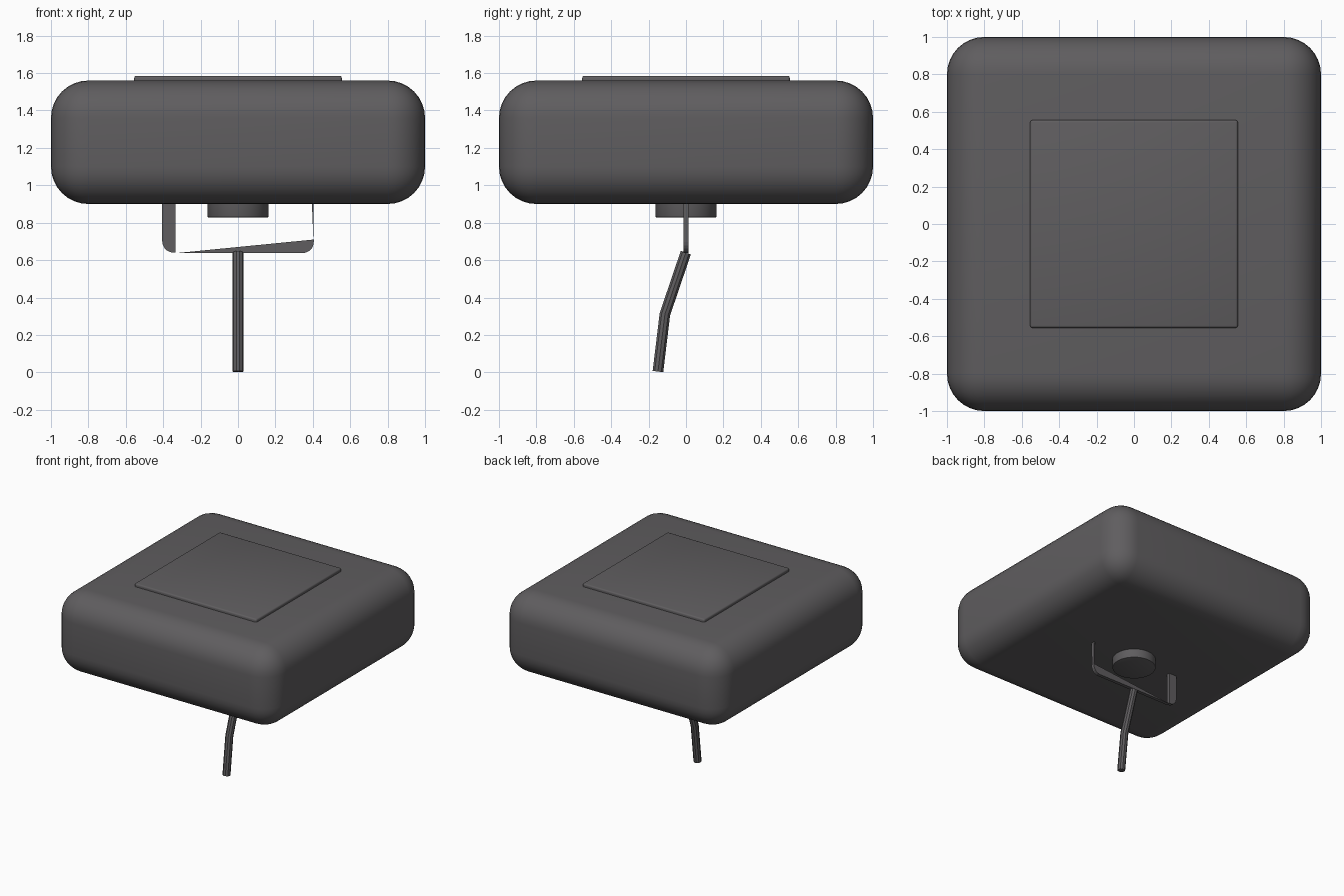
import bpy, bmesh, math
from mathutils import Vector

if "Cube" in bpy.data.objects:
    bpy.data.objects.remove(bpy.data.objects["Cube"], do_unlink=True)

grey = bpy.data.materials.new("dark_grey")
grey.use_nodes = True
colour = (0.115, 0.11, 0.115, 1)
grey.diffuse_color = colour
grey.node_tree.nodes["Principled BSDF"].inputs["Base Color"].default_value = colour


def add_object(name, bm, smooth=True):
    bmesh.ops.recalc_face_normals(bm, faces=bm.faces)
    mesh = bpy.data.meshes.new(name)
    bm.to_mesh(mesh)
    bm.free()
    mesh.materials.append(grey)
    obj = bpy.data.objects.new(name, mesh)
    bpy.context.collection.objects.link(obj)
    if smooth:
        bpy.ops.object.select_all(action="DESELECT")
        obj.select_set(True)
        bpy.context.view_layer.objects.active = obj
        bpy.ops.object.shade_smooth_by_angle(angle=math.radians(35))
    return obj


def rounded_box(name, half, bottom, top, radius, segments):
    bm = bmesh.new()
    bmesh.ops.create_cube(bm, size=1)
    for v in bm.verts:
        v.co = (v.co.x * 2 * half, v.co.y * 2 * half, top if v.co.z > 0 else bottom)
    bmesh.ops.bevel(bm, geom=bm.edges[:], offset=radius, segments=segments,
                    profile=0.5, affect="EDGES")
    return add_object(name, bm)


def plate(name, outline, thickness):
    # Extrude an outline in the xz plane along y
    bm = bmesh.new()
    face = bm.faces.new([bm.verts.new((x, -thickness / 2, z)) for x, z in outline])
    grown = bmesh.ops.extrude_face_region(bm, geom=[face])["geom"]
    bmesh.ops.translate(bm, vec=(0, thickness, 0),
                        verts=[g for g in grown if isinstance(g, bmesh.types.BMVert)])
    return add_object(name, bm, smooth=False)


def corner(cx, cz, radius, start, steps=5):
    angles = [math.radians(start + 90 * i / steps) for i in range(steps + 1)]
    return [(cx + radius * math.cos(a), cz + radius * math.sin(a)) for a in angles]


def tube(name, path, radius, sides):
    # Sweep a ring along a bent path in the yz plane
    bm = bmesh.new()
    points = [Vector(p) for p in path]
    rings = []
    for i, p in enumerate(points):
        along = (points[min(i + 1, len(points) - 1)] - points[max(i - 1, 0)]).normalized()
        side = Vector((1, 0, 0))
        across = along.cross(side)
        rings.append([bm.verts.new(p + radius * (math.cos(a) * side + math.sin(a) * across))
                      for a in (2 * math.pi * k / sides for k in range(sides))])
    for low, high in zip(rings, rings[1:]):
        for k in range(sides):
            n = (k + 1) % sides
            bm.faces.new((low[k], low[n], high[n], high[k]))
    bm.faces.new(rings[0])
    bm.faces.new(rings[-1])
    return add_object(name, bm)


# Cushion-like body and the thin raised panel on top
rounded_box("body", 1.0, 0.9, 1.56, 0.2, 8)
rounded_box("top_panel", 0.555, 1.54, 1.585, 0.012, 3)

# Round boss under the body
bm = bmesh.new()
bmesh.ops.create_cone(bm, cap_ends=True, segments=48, radius1=0.163, radius2=0.163, depth=0.12)
bmesh.ops.translate(bm, vec=(0, 0, 0.888), verts=bm.verts)
rims = [e for e in bm.edges if all(v.co.z < 0.85 for v in e.verts)]
bmesh.ops.bevel(bm, geom=rims, offset=0.006, segments=2, profile=0.5, affect="EDGES")
add_object("boss", bm)

# Thin bracket: full arm, tapering crossbar and slim arm
plate("bracket_right_arm",
      [(-0.405, 0.93)] + corner(-0.345, 0.7, 0.06, 180) + [(-0.335, 0.64), (-0.335, 0.93)], 0.028)
plate("bracket_crossbar",
      [(-0.335, 0.637)] + corner(0.345, 0.697, 0.06, 270) + [(0.405, 0.71)], 0.028)
plate("bracket_left_arm", [(0.403, 0.71), (0.405, 0.93), (0.394, 0.93)], 0.028)

# Bent handle rod
tube("handle_rod", [(0, -0.15, 0.004), (0, -0.113, 0.31), (0, -0.001, 0.64)], 0.03, 10)
